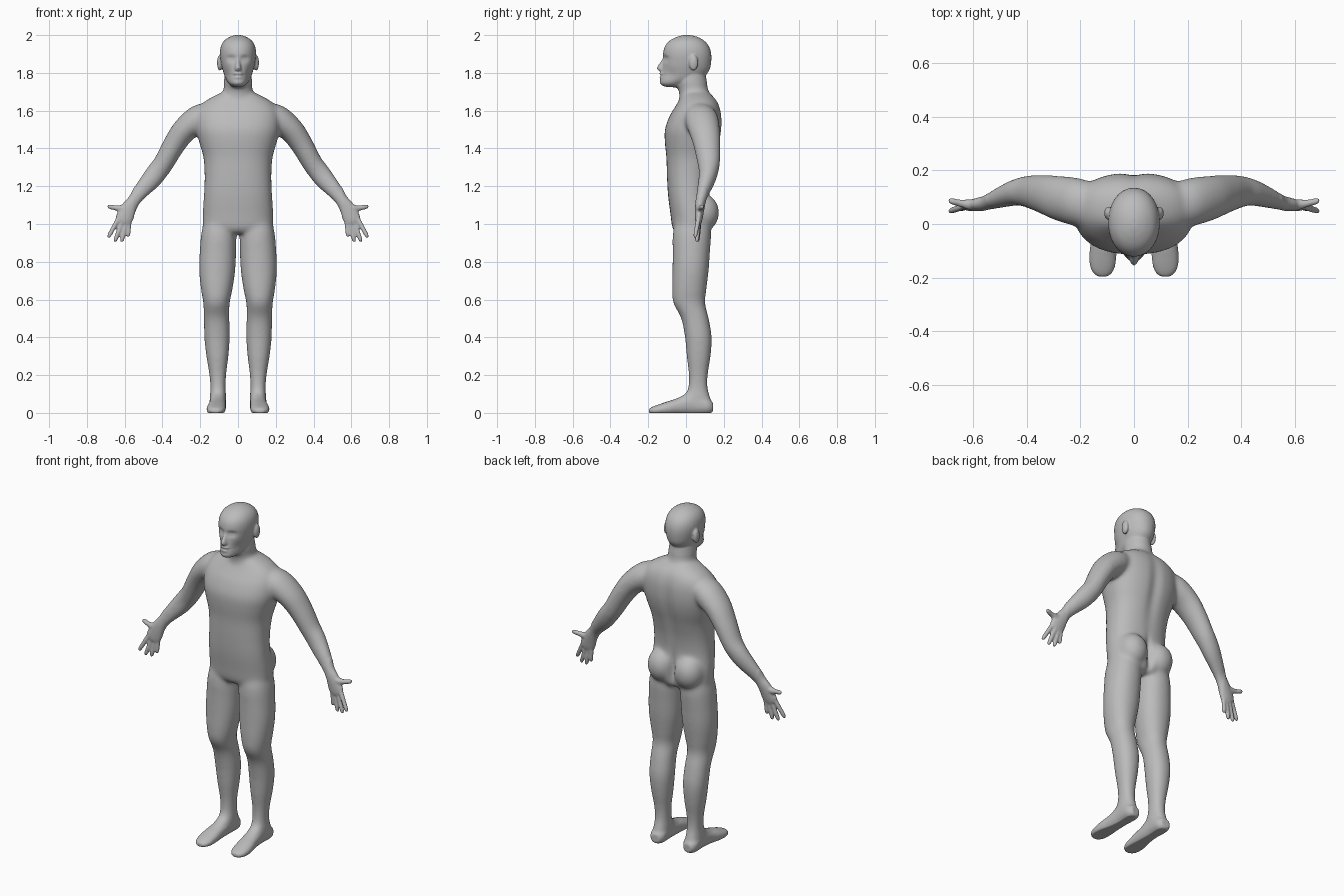
import bpy, bmesh, math
from mathutils import Vector

STEPS, SIDES = 5, 32
Y, Z = Vector((0, 1, 0)), Vector((0, 0, 1))
bm = bmesh.new()


def smooth_rows(rows):
    """Catmull-Rom interpolation of the section table."""
    p = [rows[0]] + list(rows) + [rows[-1]]
    out = []
    for i in range(1, len(p) - 2):
        for k in range(STEPS):
            t = k / STEPS
            out.append([0.5 * (2 * b + (c - a) * t + (2 * a - 5 * b + 4 * c - d) * t * t
                               + (3 * b - a - 3 * c + d) * t ** 3)
                        for a, b, c, d in zip(p[i - 1], p[i], p[i + 1], p[i + 2])])
    return out + [list(rows[-1])]


def loft(rows, v=Y, power=2.0):
    """Closed tube through (x, y, z, radius_across, radius_along_v) sections."""
    rows = smooth_rows(rows)
    rings = []
    for i, r in enumerate(rows):
        t = Vector(rows[min(i + 1, len(rows) - 1)][:3]) - Vector(rows[max(i - 1, 0)][:3])
        u = t.cross(v).normalized()
        ring = []
        for k in range(SIDES):
            c, s = math.cos(math.tau * k / SIDES), math.sin(math.tau * k / SIDES)
            c = math.copysign(abs(c) ** (2 / power), c)
            s = math.copysign(abs(s) ** (2 / power), s)
            ring.append(bm.verts.new(Vector(r[:3]) + u * c * r[3] + v * s * r[4]))
        rings.append(ring)
    for a, b in zip(rings, rings[1:]):
        for k in range(SIDES):
            n = (k + 1) % SIDES
            bm.faces.new((a[k], a[n], b[n], b[k]))
    bm.faces.new(rings[0])
    bm.faces.new(rings[-1])


def stack(levels, side=1, power=2.0):
    """Loft of horizontal sections (z, x0, x1, y_front, y_back)."""
    loft([(side * (a + b) / 2, (c + d) / 2, z, (b - a) / 2, (d - c) / 2)
          for z, a, b, c, d in levels], power=power)


def centred(levels, power=2.0):
    stack([(z, -w, w, f, b) for z, w, f, b in levels], power=power)


def ball(c, r):
    vs = bmesh.ops.create_uvsphere(bm, u_segments=24, v_segments=16, radius=1)["verts"]
    for v in vs:
        v.co = Vector([c[i] + v.co[i] * r[i] for i in range(3)])


def finger(base, tip, r, side):
    b, t = Vector(base), Vector(tip)
    rows = []
    for f, k in ((0, 1.05), (0.45, 1.0), (0.85, 0.9), (1, 0.5)):
        q = b.lerp(t, f)
        rows.append((side * q.x, q.y, q.z, r * k, r * k))
    loft(rows)


# trunk
centred([(0.95, 0.12, -0.05, 0.11), (0.98, 0.18, -0.072, 0.135), (1.05, 0.187, -0.082, 0.145),
         (1.15, 0.181, -0.095, 0.125), (1.25, 0.177, -0.101, 0.132), (1.35, 0.183, -0.104, 0.155),
         (1.43, 0.205, -0.112, 0.178), (1.50, 0.222, -0.112, 0.19), (1.57, 0.222, -0.088, 0.19),
         (1.62, 0.205, -0.058, 0.18), (1.66, 0.16, -0.035, 0.16), (1.70, 0.08, -0.02, 0.12)],
        power=2.35)
# neck
centred([(1.62, 0.13, -0.03, 0.16), (1.66, 0.10, -0.035, 0.145), (1.70, 0.079, -0.038, 0.122),
         (1.76, 0.074, -0.055, 0.11), (1.82, 0.068, -0.05, 0.10)])
# head
centred([(1.724, 0.028, -0.122, -0.04), (1.745, 0.05, -0.138, 0.03), (1.77, 0.067, -0.135, 0.085),
         (1.81, 0.08, -0.128, 0.122), (1.85, 0.09, -0.123, 0.133), (1.90, 0.096, -0.122, 0.134),
         (1.94, 0.091, -0.112, 0.122), (1.97, 0.074, -0.087, 0.097), (1.99, 0.045, -0.05, 0.062),
         (2.0, 0.015, -0.012, 0.024)], power=2.1)
# nose and lips
centred([(1.895, 0.011, -0.122, -0.08), (1.865, 0.012, -0.132, -0.08), (1.83, 0.018, -0.154, -0.08),
         (1.815, 0.02, -0.15, -0.08), (1.808, 0.013, -0.138, -0.08)])
ball((0, -0.126, 1.795), (0.028, 0.017, 0.008))
ball((0, -0.126, 1.777), (0.024, 0.016, 0.008))

for s in (1, -1):
    # ear and buttock
    ball((s * 0.097, 0.04, 1.853), (0.014, 0.024, 0.042))
    ball((s * 0.088, 0.09, 1.06), (0.085, 0.086, 0.10))
    # arm with palm
    loft([(s * x, y, z, a, b) for x, y, z, a, b in (
        (0.12, 0.07, 1.595, 0.05, 0.07), (0.20, 0.08, 1.56, 0.075, 0.09),
        (0.28, 0.095, 1.50, 0.067, 0.085), (0.338, 0.11, 1.42, 0.06, 0.073),
        (0.392, 0.12, 1.325, 0.055, 0.061), (0.425, 0.12, 1.28, 0.056, 0.053),
        (0.46, 0.112, 1.235, 0.054, 0.047), (0.508, 0.095, 1.18, 0.045, 0.038),
        (0.545, 0.08, 1.13, 0.035, 0.029), (0.575, 0.073, 1.085, 0.042, 0.025),
        (0.602, 0.068, 1.03, 0.046, 0.02), (0.612, 0.066, 1.005, 0.038, 0.015))])
    # fingers and thumb
    finger((0.632, 0.066, 1.03), (0.688, 0.047, 0.927), 0.0125, s)
    finger((0.612, 0.067, 1.015), (0.653, 0.057, 0.905), 0.0125, s)
    finger((0.592, 0.068, 1.01), (0.616, 0.062, 0.905), 0.0125, s)
    finger((0.575, 0.070, 1.02), (0.581, 0.066, 0.932), 0.0115, s)
    loft([(s * x, y, z, r, r) for x, y, z, r in (
        (0.565, 0.072, 1.10, 0.018), (0.61, 0.072, 1.083, 0.02), (0.645, 0.077, 1.085, 0.014),
        (0.68, 0.085, 1.092, 0.012), (0.692, 0.087, 1.094, 0.006))])
    # leg
    stack([(1.03, 0.02, 0.175, -0.05, 0.12), (0.95, 0.009, 0.194, -0.07, 0.133),
           (0.85, 0.010, 0.203, -0.071, 0.127), (0.75, 0.015, 0.206, -0.072, 0.12),
           (0.65, 0.03, 0.196, -0.074, 0.108), (0.58, 0.044, 0.184, -0.067, 0.102),
           (0.50, 0.045, 0.181, -0.026, 0.121), (0.40, 0.043, 0.179, -0.006, 0.137),
           (0.30, 0.05, 0.168, 0.003, 0.131), (0.20, 0.062, 0.152, 0.014, 0.116),
           (0.13, 0.065, 0.147, 0.01, 0.116), (0.08, 0.062, 0.15, -0.01, 0.13),
           (0.02, 0.066, 0.148, 0.0, 0.135)], side=s, power=2.15)
    # foot
    loft([(s * x, y, z, a, b) for x, y, z, a, b in (
        (0.105, 0.142, 0.03, 0.026, 0.025), (0.107, 0.11, 0.038, 0.044, 0.046),
        (0.107, 0.03, 0.052, 0.043, 0.062), (0.110, -0.04, 0.036, 0.045, 0.046),
        (0.115, -0.10, 0.024, 0.05, 0.036), (0.117, -0.15, 0.016, 0.048, 0.027),
        (0.117, -0.18, 0.012, 0.037, 0.019), (0.117, -0.196, 0.01, 0.018, 0.011))],
        v=Z, power=2.2)

# fuse every part into one skin
bmesh.ops.recalc_face_normals(bm, faces=bm.faces)
raw = bpy.data.meshes.new("body_parts")
bm.to_mesh(raw)
bm.free()
body = bpy.data.objects.new("human_body", raw)
bpy.context.collection.objects.link(body)
mod = body.modifiers.new("fuse", "REMESH")
mod.mode = "VOXEL"
mod.voxel_size = 0.0055
dg = bpy.context.evaluated_depsgraph_get()
skin = bpy.data.meshes.new_from_object(body.evaluated_get(dg))
body.modifiers.clear()
body.data = skin

# soften: strongly on trunk and limbs, lightly on face and hands
bm = bmesh.new()
bm.from_mesh(skin)


def soften(verts, times):
    for _ in range(times):
        bmesh.ops.smooth_vert(bm, verts=verts, factor=0.5,
                              use_axis_x=True, use_axis_y=True, use_axis_z=True)


soften([v for v in bm.verts if v.co.z < 1.74 and abs(v.co.x) < 0.55 and v.co.z > 0.06], 35)
soften(bm.verts[:], 3)

# sculpted hollows: centre, spread, push
dents = [((0, 0.19, 1.42), (0.025, 0.06, 0.16), (0, -0.012, 0)),
         ((0, 0.17, 1.05), (0.014, 0.08, 0.06), (0, -0.03, 0)),
         ((0, -0.14, 1.786), (0.022, 0.03, 0.004), (0, 0.006, 0))]
for s in (1, -1):
    dents.append(((s * 0.037, -0.115, 1.875), (0.018, 0.03, 0.011), (0, 0.013, 0)))
    dents.append(((s * 0.06, -0.09, 1.79), (0.02, 0.04, 0.025), (-s * 0.005, 0.006, 0)))
for v in bm.verts:
    move = Vector()
    for c, r, push in dents:
        d = sum(((v.co[i] - c[i]) / r[i]) ** 2 for i in range(3))
        if d < 12:
            move += Vector(push) * math.exp(-d / 2)
    v.co += move
    v.co.z = max(v.co.z, 0)  # flat soles
for s in (1, -1):  # closed eyelids
    for v in bm.verts:
        d = (((v.co.x - s * 0.037) / 0.013) ** 2 + ((v.co.z - 1.873) / 0.006) ** 2)
        if v.co.y < -0.06 and d < 9:
            v.co.y -= 0.004 * math.exp(-d / 2)
bm.to_mesh(skin)
bm.free()

grey = bpy.data.materials.new("plain grey")
grey.diffuse_color = (0.5, 0.5, 0.5, 1)
skin.materials.clear()
skin.materials.append(grey)
for p in skin.polygons:
    p.use_smooth = True
    p.material_index = 0
